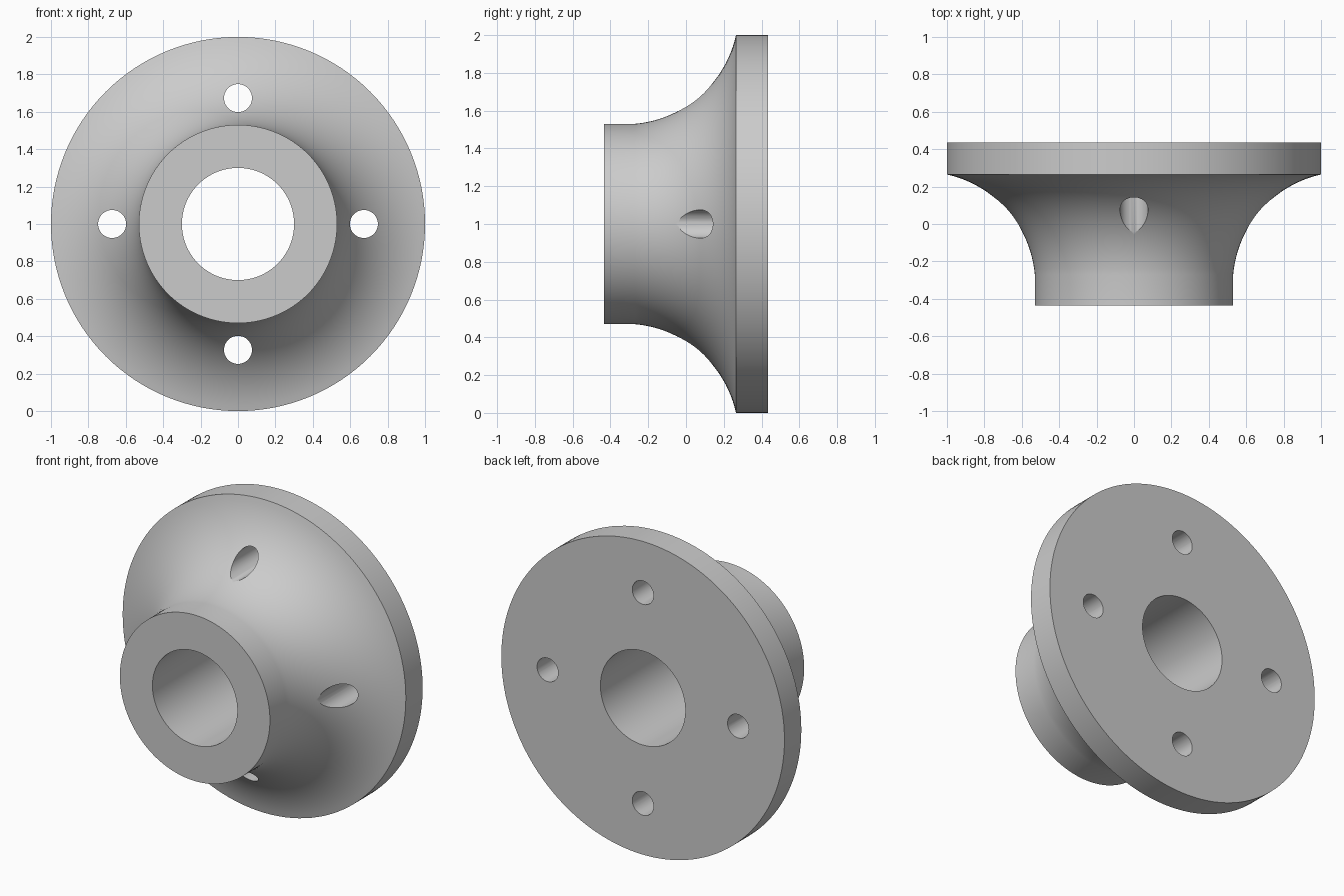
import bpy, bmesh
from math import atan2, cos, sin, pi, radians
from mathutils import Matrix, Vector

cube = bpy.data.objects.get("Cube")
if cube:
    bpy.data.objects.remove(cube, do_unlink=True)

SEGMENTS = 128
HALF_DEPTH = 0.435
FLANGE_FRONT = 0.265
HUB_RADIUS = 0.53
BORE_RADIUS = 0.3
HOLE_RADIUS = 0.075
HOLE_CIRCLE = 0.673

# Plain grey metal
grey = bpy.data.materials.new("grey_metal")
grey.use_nodes = True
colour = (0.6, 0.6, 0.6, 1)
grey.diffuse_color = colour
grey.node_tree.nodes["Principled BSDF"].inputs["Base Color"].default_value = colour


def add_object(name, bm):
    bmesh.ops.recalc_face_normals(bm, faces=bm.faces)
    mesh = bpy.data.meshes.new(name)
    bm.to_mesh(mesh)
    bm.free()
    mesh.materials.append(grey)
    obj = bpy.data.objects.new(name, mesh)
    bpy.context.collection.objects.link(obj)
    return obj


# Concave flare between hub and flange, as (y, radius) points on an arc
centre_y, centre_r, arc_r = -0.323, 1.13, 0.602
start = atan2(HUB_RADIUS - centre_r, -0.27 - centre_y)
end = atan2(1 - centre_r, FLANGE_FRONT - centre_y)
STEPS = 24
flare = []
for i in range(STEPS + 1):
    a = start + (end - start) * i / STEPS
    flare.append((centre_y + arc_r * cos(a), centre_r + arc_r * sin(a)))

# Closed profile, revolved around the y axis
profile = [(-HALF_DEPTH, BORE_RADIUS), (-HALF_DEPTH, HUB_RADIUS), *flare,
           (HALF_DEPTH, 1), (HALF_DEPTH, BORE_RADIUS)]
bm = bmesh.new()
rings = []
for y, r in profile:
    rings.append([bm.verts.new((r * cos(2 * pi * k / SEGMENTS), y,
                                1 + r * sin(2 * pi * k / SEGMENTS)))
                  for k in range(SEGMENTS)])
for ring, following in zip(rings, rings[1:] + rings[:1]):
    for k in range(SEGMENTS):
        n = (k + 1) % SEGMENTS
        bm.faces.new((ring[k], ring[n], following[n], following[k]))
flange = add_object("flanged_hub", bm)

# Four bolt holes through the flange
bm = bmesh.new()
for k in range(4):
    a = k * pi / 2
    place = (Matrix.Translation((HOLE_CIRCLE * cos(a), 0, 1 + HOLE_CIRCLE * sin(a)))
             @ Matrix.Rotation(pi / 2, 4, "X"))
    bmesh.ops.create_cone(bm, cap_ends=True, segments=48, radius1=HOLE_RADIUS,
                          radius2=HOLE_RADIUS, depth=2, matrix=place)
cutter = add_object("bolt_hole_cutter", bm)

bpy.ops.object.select_all(action="DESELECT")
flange.select_set(True)
bpy.context.view_layer.objects.active = flange
cut = flange.modifiers.new("bolt_holes", "BOOLEAN")
cut.operation = "DIFFERENCE"
cut.solver = "EXACT"
cut.object = cutter
bpy.ops.object.modifier_apply(modifier=cut.name)
bpy.data.objects.remove(cutter, do_unlink=True)

bpy.ops.object.shade_smooth_by_angle(angle=radians(30))
